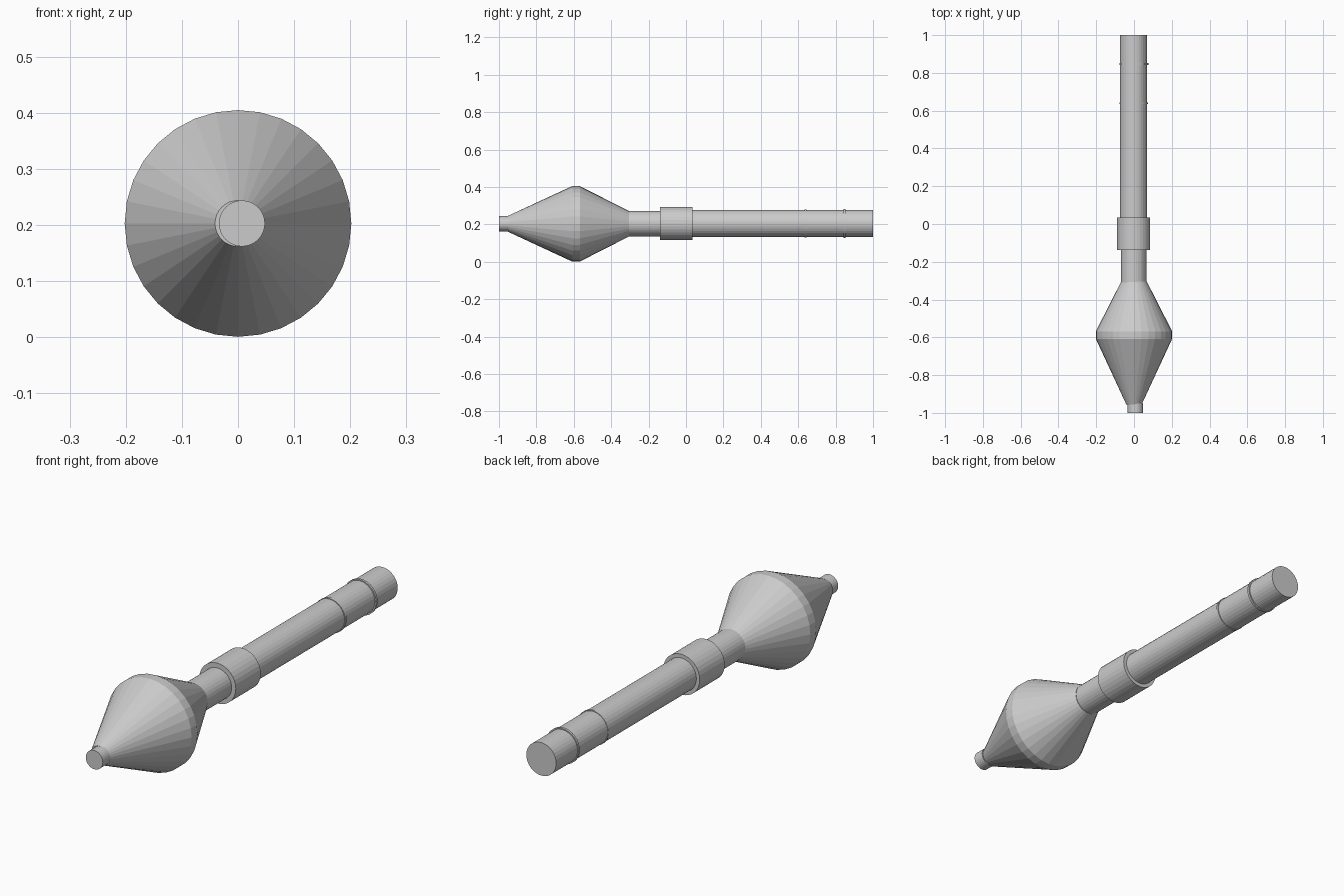
import bpy, bmesh, math

if "Cube" in bpy.data.objects:
    bpy.data.objects.remove(bpy.data.objects["Cube"])

SIDES = 32


def lathe(name, profile, cx=0.0, cz=0.203):
    """Closed solid turned around the y axis from (y, radius) pairs."""
    bm = bmesh.new()
    rings = []
    for y, r in profile:
        rings.append([bm.verts.new((cx + r * math.sin(2 * math.pi * i / SIDES), y,
                                    cz + r * math.cos(2 * math.pi * i / SIDES)))
                      for i in range(SIDES)])
    for a, b in zip(rings, rings[1:]):
        for i in range(SIDES):
            j = (i + 1) % SIDES
            bm.faces.new((a[i], a[j], b[j], b[i]))
    bm.faces.new(rings[0])
    bm.faces.new(rings[-1])
    bmesh.ops.recalc_face_normals(bm, faces=bm.faces)
    mesh = bpy.data.meshes.new(name)
    bm.to_mesh(mesh)
    bm.free()
    obj = bpy.data.objects.new(name, mesh)
    bpy.context.collection.objects.link(obj)
    return obj


# Double-cone head with a band at its widest point
lathe("head", [(-0.955, 0.041), (-0.608, 0.202), (-0.568, 0.202), (-0.305, 0.068)])
# Blunt nose cap, slightly off centre
lathe("nose_cap", [(-1.0, 0.041), (-0.95, 0.041)], cx=0.007)
# Neck joining head and collar
lathe("neck", [(-0.32, 0.068), (-0.12, 0.068)], cx=-0.002, cz=0.204)
# Wide collar
lathe("collar", [(-0.138, 0.088), (0.034, 0.088)], cx=-0.002, cz=0.205)
# Long tail tube
lathe("tail_tube", [(0.02, 0.072), (1.0, 0.072)], cx=-0.002, cz=0.205)
# Thin raised rings on the tail
for name, y, r in (("front_ring", 0.639, 0.0745), ("rear_ring", 0.848, 0.077)):
    lathe(name, [(y - 0.005, r), (y + 0.005, r)], cx=-0.001, cz=0.205)
